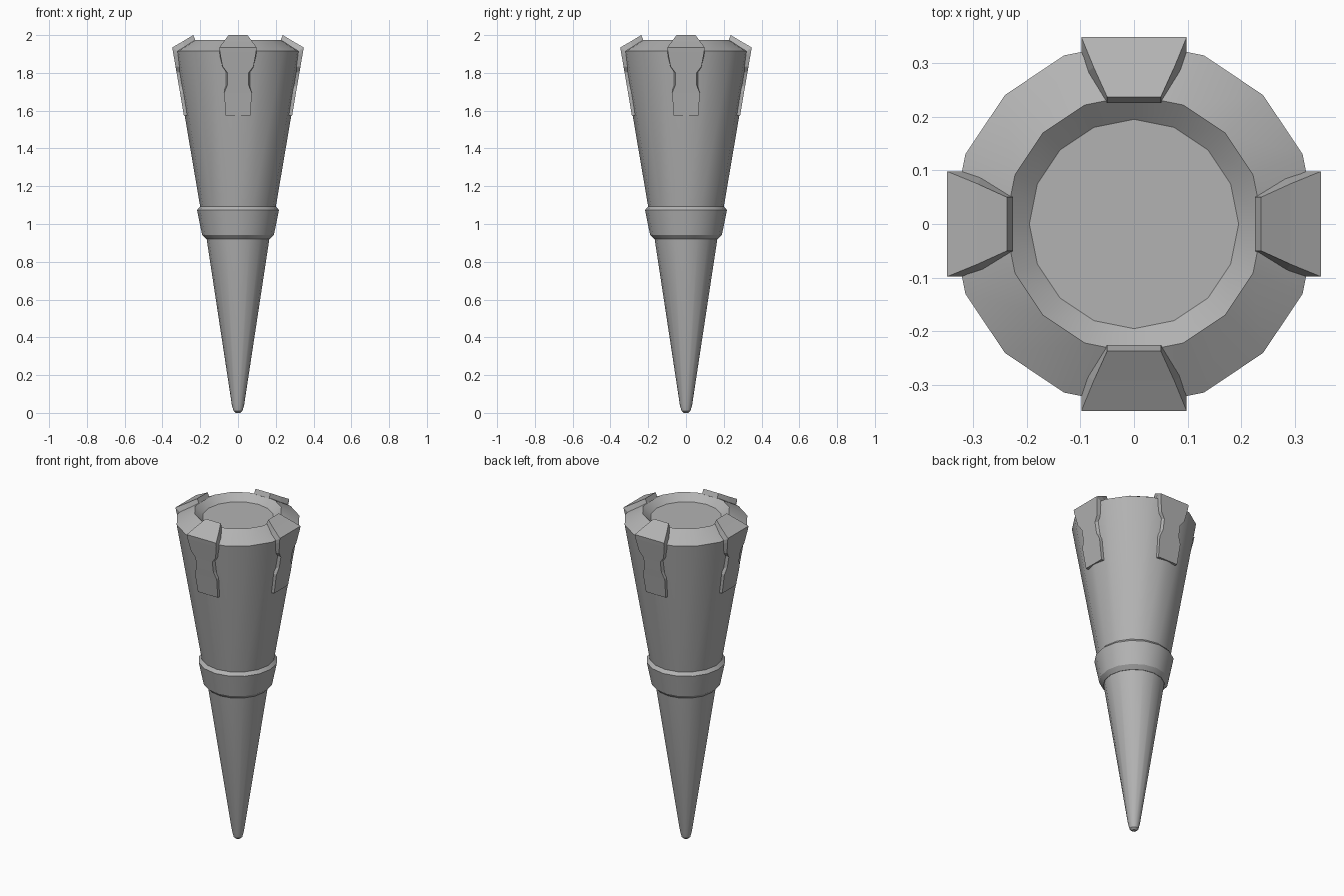
import bpy, bmesh, math
from mathutils import Matrix

if "Cube" in bpy.data.objects:
    bpy.data.objects.remove(bpy.data.objects["Cube"])

SIDES = 16
GREY = (0.45, 0.45, 0.45, 1)
metal = bpy.data.materials.new("plain grey")
metal.use_nodes = True
metal.diffuse_color = GREY
metal.node_tree.nodes["Principled BSDF"].inputs["Base Color"].default_value = GREY


def finish(name, bm, smooth):
    bmesh.ops.recalc_face_normals(bm, faces=bm.faces)
    mesh = bpy.data.meshes.new(name)
    bm.to_mesh(mesh)
    bm.free()
    mesh.materials.append(metal)
    obj = bpy.data.objects.new(name, mesh)
    bpy.context.collection.objects.link(obj)
    if smooth:
        bpy.ops.object.select_all(action="DESELECT")
        obj.select_set(True)
        bpy.context.view_layer.objects.active = obj
        bpy.ops.object.shade_smooth_by_angle(angle=math.radians(28))
    return obj


def lathe(name, profile):
    """Turn a (radius, height) profile about the z axis and cap both ends."""
    bm = bmesh.new()
    rings = []
    for r, z in profile:
        angles = [math.tau * i / SIDES for i in range(SIDES)]
        rings.append([bm.verts.new((r * math.cos(a), r * math.sin(a), z)) for a in angles])
    for low, high in zip(rings, rings[1:]):
        for i in range(SIDES):
            j = (i + 1) % SIDES
            bm.faces.new((low[i], low[j], high[j], high[i]))
    bm.faces.new(rings[0])
    bm.faces.new(rings[-1])
    return finish(name, bm, True)


# Turned parts: pointed spike, collar, flared head with a dished top
lathe("lower_spike", [(0.012, 0), (0.024, 0.01), (0.033, 0.045), (0.172, 0.96)])
lathe("collar", [(0.168, 0.92), (0.19, 0.942), (0.217, 1.074), (0.198, 1.095)])
lathe("upper_body", [(0.172, 0.95), (0.2, 1.09), (0.34, 1.915), (0.24, 1.973), (0.195, 1.935)])

# Clasp half outlines, (half width, radius, height), from the inner lip to the bottom
FOLD = 2
OUTER = [(0.05, 0.237, 2.0), (0.075, 0.292, 1.967), (0.098, 0.348, 1.935),
         (0.096, 0.344, 1.91), (0.082, 0.331, 1.835), (0.056, 0.325, 1.80),
         (0.056, 0.314, 1.735), (0.073, 0.307, 1.695), (0.066, 0.287, 1.575)]
BASE = [(0.05, 0.225, 1.972), (0.086, 0.284, 1.935), (0.098, 0.315, 1.91),
        (0.096, 0.312, 1.89), (0.082, 0.30, 1.83), (0.07, 0.295, 1.81),
        (0.07, 0.282, 1.725), (0.073, 0.278, 1.70), (0.066, 0.26, 1.575)]


def clasp(name, angle):
    bm = bmesh.new()

    def row(points, side):
        return [bm.verts.new((side * w, -r, z)) for w, r, z in points]

    left, right = row(OUTER, 1), row(OUTER, -1)
    base_left, base_right = row(BASE, 1), row(BASE, -1)
    for i in range(len(OUTER) - 1):
        bm.faces.new((right[i], right[i + 1], left[i + 1], left[i]))
        bm.faces.new((left[i], left[i + 1], base_left[i + 1], base_left[i]))
        bm.faces.new((base_right[i], base_right[i + 1], right[i + 1], right[i]))
        bm.faces.new((base_left[i], base_left[i + 1], base_right[i + 1], base_right[i]))
    for end in (0, -1):
        bm.faces.new((left[end], base_left[end], base_right[end], right[end]))
    bm.transform(Matrix.Rotation(angle, 4, "Z"))
    return finish(name, bm, False)


# Four clasps spaced evenly around the rim
for k, place in enumerate(("front", "left", "back", "right")):
    clasp(place + "_clasp", k * math.pi / 2)
